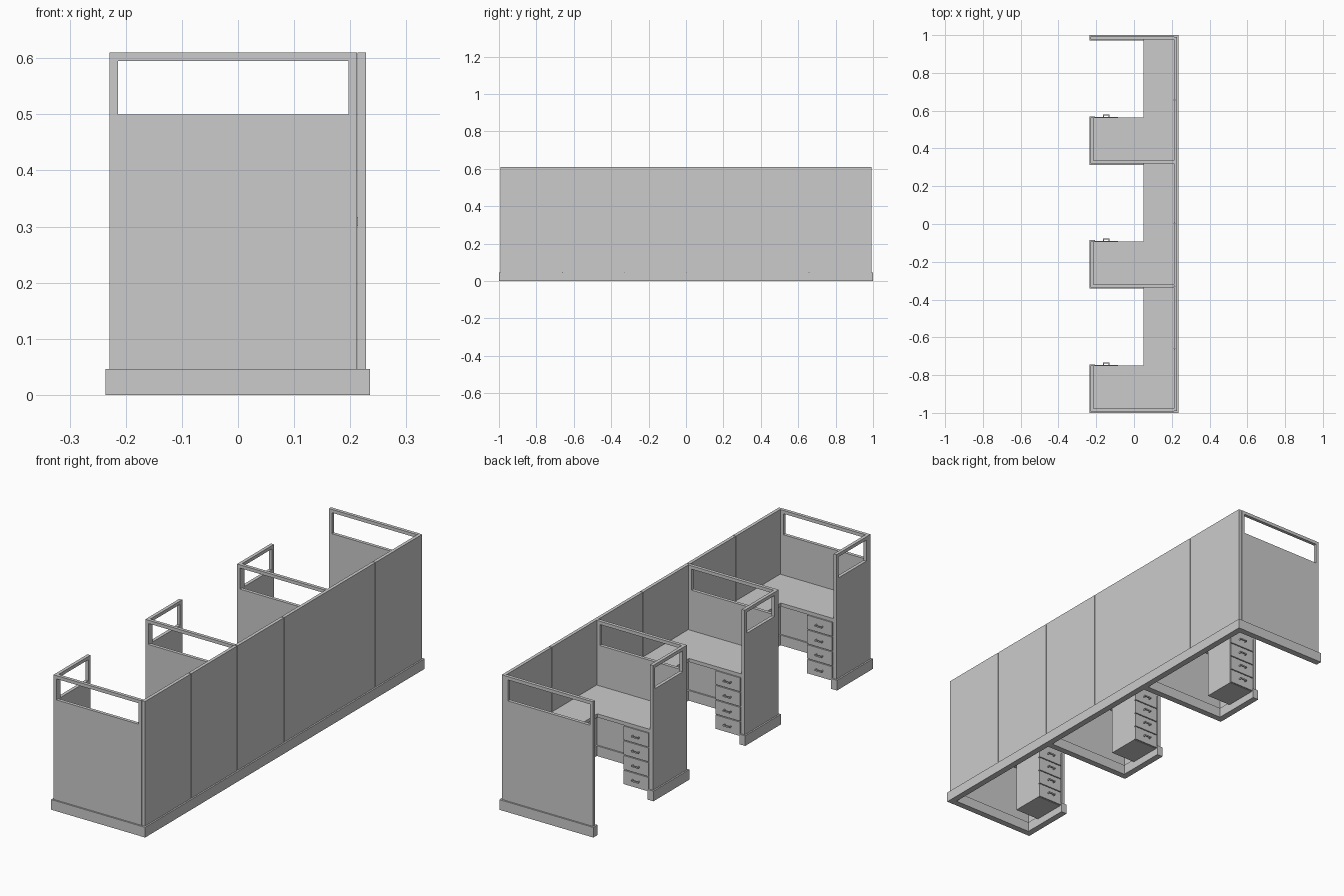
import bpy, bmesh

if "Cube" in bpy.data.objects:
    bpy.data.objects.remove(bpy.data.objects["Cube"])

H, BASE, SILL = 0.61, 0.046, 0.485      # wall top, plinth top, frame bottom
T, OV, POST = 0.015, 0.007, 0.015       # wall thickness, plinth overhang, frame bar


def mesh_object(name, bm):
    me = bpy.data.meshes.new(name)
    bmesh.ops.recalc_face_normals(bm, faces=bm.faces)
    bm.to_mesh(me)
    bm.free()
    ob = bpy.data.objects.new(name, me)
    bpy.context.collection.objects.link(ob)
    return ob


def add_box(bm, x0, x1, y0, y1, z0, z1):
    vs = bmesh.ops.create_cube(bm, size=1)['verts']
    for v in vs:
        v.co.x = x0 if v.co.x < 0 else x1
        v.co.y = y0 if v.co.y < 0 else y1
        v.co.z = z0 if v.co.z < 0 else z1


def boxes(name, *dims):
    bm = bmesh.new()
    for d in dims:
        add_box(bm, *d)
    return mesh_object(name, bm)


def prism(name, pts, z0, z1):
    bm = bmesh.new()
    f = bm.faces.new([bm.verts.new((x, y, z0)) for x, y in pts])
    ext = bmesh.ops.extrude_face_region(bm, geom=[f])['geom']
    bmesh.ops.translate(bm, vec=(0, 0, z1 - z0),
                        verts=[g for g in ext if isinstance(g, bmesh.types.BMVert)])
    return mesh_object(name, bm)


def framed_wall(name, a0, a1, c, along_x):
    """Solid lower panel with an open frame on top; c is the wall centre line."""
    def d(p0, p1, z0, z1, t=T):
        lo, hi = c - t / 2, c + t / 2
        return (p0, p1, lo, hi, z0, z1) if along_x else (lo, hi, p0, p1, z0, z1)
    boxes(name + "_panel", d(a0, a1, BASE, SILL))
    boxes(name + "_frame",
          d(a0, a1, SILL, SILL + POST), d(a0, a1, H - POST, H),
          d(a0, a0 + POST, SILL + POST, H - POST),
          d(a1 - POST, a1, SILL + POST, H - POST))
    boxes(name + "_plinth", d(a0 - OV, a1, 0, BASE, T + 2 * OV) if along_x
          else d(a0, a1 + OV, 0, BASE, T + 2 * OV))


XB, XF = 0.213, -0.229                  # back wall inner face, front edge of walls
walls = [-0.985, -0.328, 0.328, 0.985]

# long back wall, split at its seams, on one plinth
seams = [-0.993, -0.66, -0.33, 0.004, 0.657, 0.993]
for i, (a, b) in enumerate(zip(seams, seams[1:])):
    boxes(f"back_panel_{i}", (XB, 0.228, a + 0.002, b - 0.002, BASE, H))
boxes("back_wall_core", (XB + 0.004, 0.224, -0.99, 0.99, BASE, H - 0.002))
boxes("back_plinth", (XB - OV, 0.235, -1, 1, 0, BASE))

# end walls and dividers
for i, y in enumerate(walls):
    framed_wall(f"divider_{i}", XF, XB - 0.001, y, True)

for i, (y0, y1) in enumerate(zip(walls, walls[1:])):
    ya, yb = y0 + T / 2, y1 - T / 2
    yf = y0 + 0.235                     # front of desk and return wall

    # short return wall
    framed_wall(f"return_wall_{i}", ya, yf, XF + T / 2, False)

    # L-shaped worktop
    xl = XF + T
    prism(f"worktop_{i}", [(xl, ya), (XB, ya), (XB, yb), (0.05, yb),
                           (0.05, yf), (xl, yf)], 0.301, 0.317)

    # drawer cabinet
    x0, x1, z0, z1 = -0.211, -0.083, 0.034, 0.301
    boxes(f"cabinet_{i}", (x0, x1, yf - 0.155, yf - 0.003, z0, z1))
    step = (z1 - z0) / 4
    for k in range(4):
        za = z0 + k * step
        boxes(f"drawer_{i}_{k}", (x0 + 0.003, x1 - 0.001, yf - 0.003, yf + 0.003,
                                  za + 0.002, za + step - 0.002))
        # U-shaped pull
        xc, zc, yh = (x0 + x1) / 2, za + step * 0.5, yf + 0.003
        boxes(f"handle_{i}_{k}",
              (xc - 0.017, xc + 0.017, yh + 0.009, yh + 0.013, zc - 0.003, zc + 0.003),
              (xc - 0.017, xc - 0.013, yh, yh + 0.009, zc - 0.003, zc + 0.003),
              (xc + 0.013, xc + 0.017, yh, yh + 0.009, zc - 0.003, zc + 0.003))
